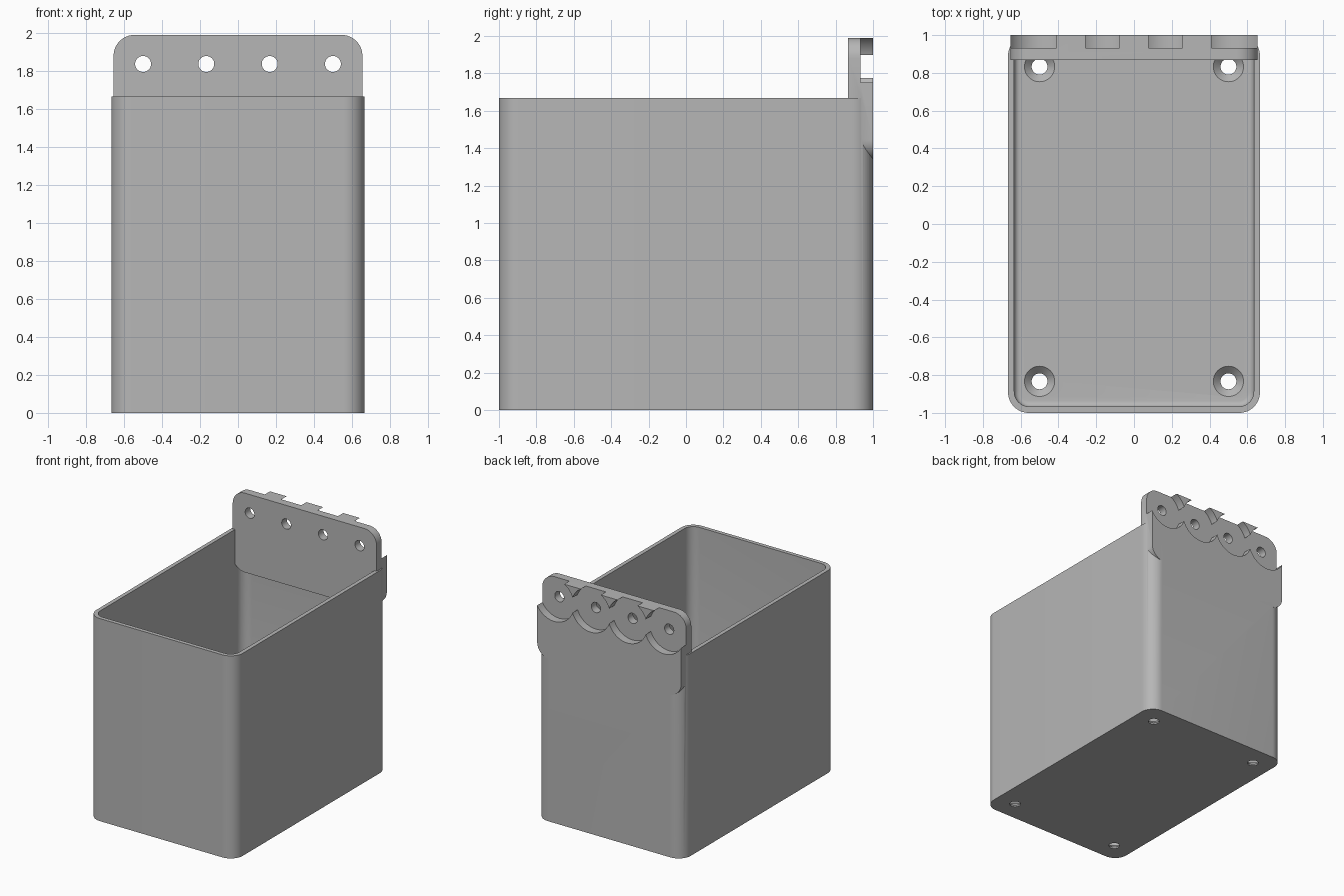
import bpy, bmesh
from math import cos, sin, pi, radians
from mathutils import Matrix, Vector

cube = bpy.data.objects.get("Cube")
if cube:
    bpy.data.objects.remove(cube, do_unlink=True)

grey = bpy.data.materials.new("plain grey")
grey.use_nodes = True
GREY = (0.47, 0.47, 0.47, 1)
grey.diffuse_color = GREY
grey.node_tree.nodes["Principled BSDF"].inputs["Base Color"].default_value = GREY

STAND = Matrix.Rotation(radians(90), 4, 'X')  # turns local z to -y


def finish(name, bm):
    bmesh.ops.recalc_face_normals(bm, faces=bm.faces)
    mesh = bpy.data.meshes.new(name)
    bm.to_mesh(mesh)
    bm.free()
    mesh.materials.append(grey)
    obj = bpy.data.objects.new(name, mesh)
    bpy.context.collection.objects.link(obj)
    return obj


def rounded_block(name, half_w, half_h, radius, depth, matrix, floor_fillet=0):
    """Rounded rectangle extruded along local z, then placed by matrix."""
    bm = bmesh.new()
    steps = 12
    verts = []
    for quarter, (sx, sy) in enumerate([(1, 1), (-1, 1), (-1, -1), (1, -1)]):
        for i in range(steps + 1):
            a = (quarter + i / steps) * pi / 2
            verts.append(bm.verts.new((sx * (half_w - radius) + radius * cos(a),
                                       sy * (half_h - radius) + radius * sin(a), 0)))
    base = bm.faces.new(verts)
    top = bmesh.ops.extrude_face_region(bm, geom=[base], use_keep_orig=True)
    bmesh.ops.translate(bm, vec=(0, 0, depth),
                        verts=[v for v in top["geom"] if isinstance(v, bmesh.types.BMVert)])
    bmesh.ops.recalc_face_normals(bm, faces=bm.faces)
    if floor_fillet:
        rim = [e for e in bm.edges if all(abs(v.co.z) < 1e-6 for v in e.verts)]
        bmesh.ops.bevel(bm, geom=rim, offset=floor_fillet, segments=5,
                        profile=0.5, affect='EDGES')
    bm.transform(matrix)
    return finish(name, bm)


def round_cutter(name, r1, r2, depth, matrix, sides=48):
    bm = bmesh.new()
    bmesh.ops.create_cone(bm, cap_ends=True, segments=sides, radius1=r1,
                          radius2=r2, depth=depth, matrix=matrix)
    return finish(name, bm)


def combine(target, tool, operation):
    mod = target.modifiers.new("combine", 'BOOLEAN')
    mod.operation = operation
    mod.solver = 'EXACT'
    mod.object = tool
    bpy.context.view_layer.objects.active = target
    bpy.ops.object.modifier_apply(modifier=mod.name)
    bpy.data.objects.remove(tool, do_unlink=True)


# Open box with thin walls and a filleted floor
WALL, FLOOR, RIM = 0.033, 0.05, 1.667
body = rounded_block("open_bin", 0.667, 1, 0.11, RIM, Matrix())
cavity = rounded_block("cavity", 0.667 - WALL, 1 - WALL, 0.08, 2,
                       Matrix.Translation((0, 0, FLOOR)), floor_fillet=0.03)
combine(body, cavity, 'DIFFERENCE')

# Rounded mounting plate at the back
plate = rounded_block("mounting_plate", 0.655, 0.326, 0.11, 0.133,
                      Matrix.Translation((0, 1, 1.664)) @ STAND)
combine(body, plate, 'UNION')

# Screw holes and overlapping round recesses in the plate
HOLE = 0.042
for x in (-0.5, -0.167, 0.167, 0.5):
    spot = Vector((x, 1, 1.837))
    recess = round_cutter("recess", 0.178, 0.178, 0.134, Matrix.Translation(spot) @ STAND)
    combine(body, recess, 'DIFFERENCE')
    hole = round_cutter("plate_hole", HOLE, HOLE, 0.5, Matrix.Translation(spot) @ STAND)
    combine(body, hole, 'DIFFERENCE')

# Countersunk holes in the floor
for x in (-0.5, 0.5):
    for y in (-0.833, 0.833):
        hole = round_cutter("floor_hole", HOLE, HOLE, 0.2, Matrix.Translation((x, y, 0)))
        combine(body, hole, 'DIFFERENCE')
        sink = round_cutter("countersink", HOLE, HOLE + 0.05, 0.05,
                            Matrix.Translation((x, y, FLOOR - 0.013)))
        combine(body, sink, 'DIFFERENCE')

# Smooth the curves and keep the edges sharp
bpy.ops.object.select_all(action='DESELECT')
body.select_set(True)
bpy.context.view_layer.objects.active = body
bpy.ops.object.shade_smooth_by_angle(angle=radians(30))
